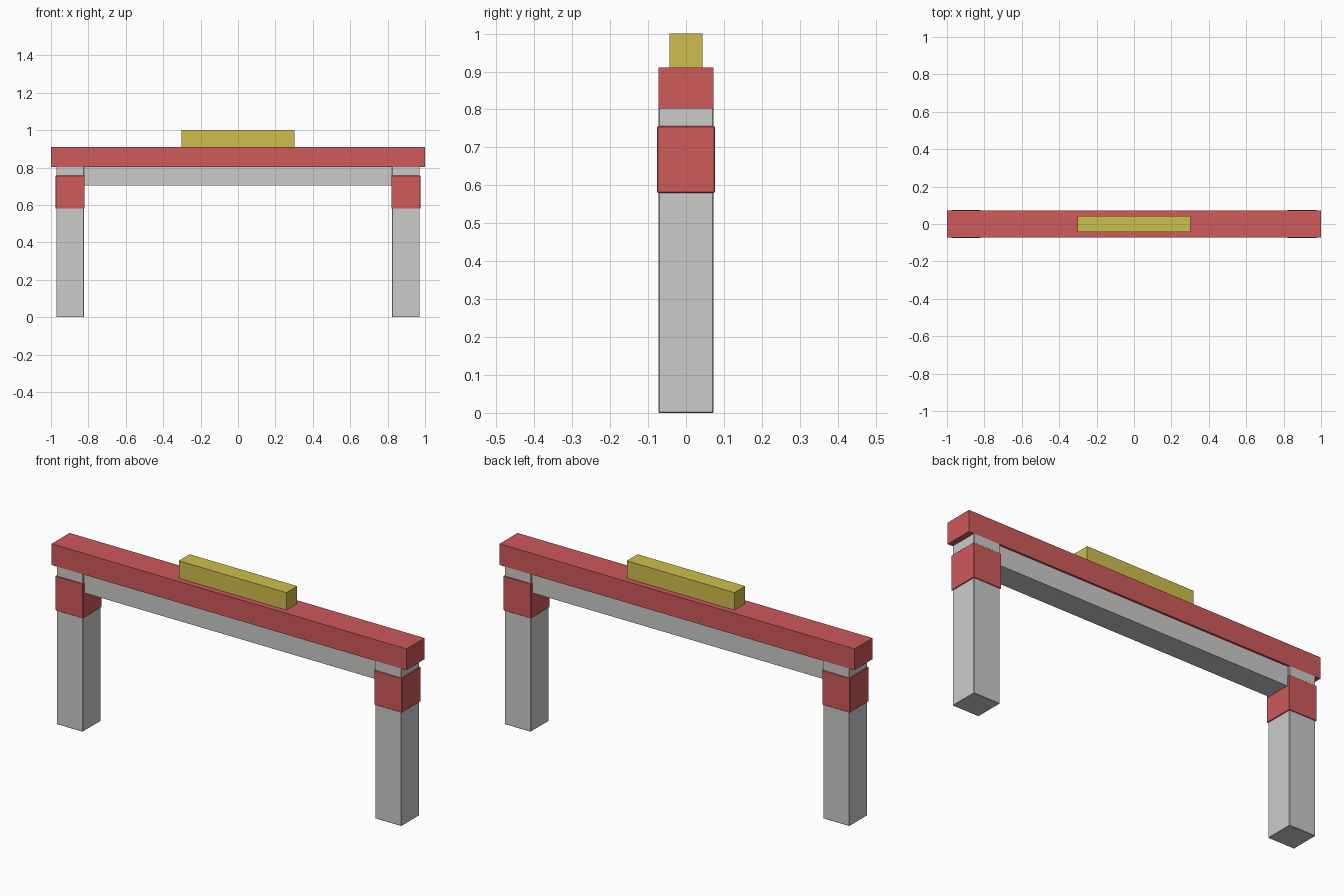
import bpy

cube = bpy.data.objects.get("Cube")
if cube:
    bpy.data.objects.remove(cube, do_unlink=True)


def material(name, rgb):
    mat = bpy.data.materials.new(name)
    mat.use_nodes = True
    colour = (*rgb, 1)
    mat.diffuse_color = colour
    mat.node_tree.nodes["Principled BSDF"].inputs["Base Color"].default_value = colour
    return mat


red = material("red", (0.62, 0.1, 0.105))
grey = material("light grey", (0.6, 0.6, 0.59))
yellow = material("yellow", (0.62, 0.52, 0.075))


def block(name, x, width, depth, bottom, top, mat, bevel=0):
    """Upright box centred on y = 0, spanning bottom to top."""
    bpy.ops.mesh.primitive_cube_add(size=1, location=(x, 0, (bottom + top) / 2))
    obj = bpy.context.object
    obj.name = name
    obj.scale = (width, depth, top - bottom)
    bpy.ops.object.transform_apply(location=False, rotation=False, scale=True)
    obj.data.materials.append(mat)
    if bevel:
        mod = obj.modifiers.new("soft edges", "BEVEL")
        mod.width = bevel
        mod.segments = 1
    return obj


# Legs with a coloured collar near the top
for side, sign in (("left", 1), ("right", -1)):
    block(f"{side}_leg", sign * 0.898, 0.147, 0.145, 0, 0.805, grey, 0.002)
    block(f"{side}_collar", sign * 0.898, 0.156, 0.152, 0.58, 0.756, red, 0.002)

# Cross beams and the raised strip on top
block("lower_beam", 0, 1.7, 0.125, 0.705, 0.805, grey)
block("top_beam", 0, 2, 0.145, 0.803, 0.911, red)
block("top_plate", 0, 0.606, 0.087, 0.908, 1, yellow)
